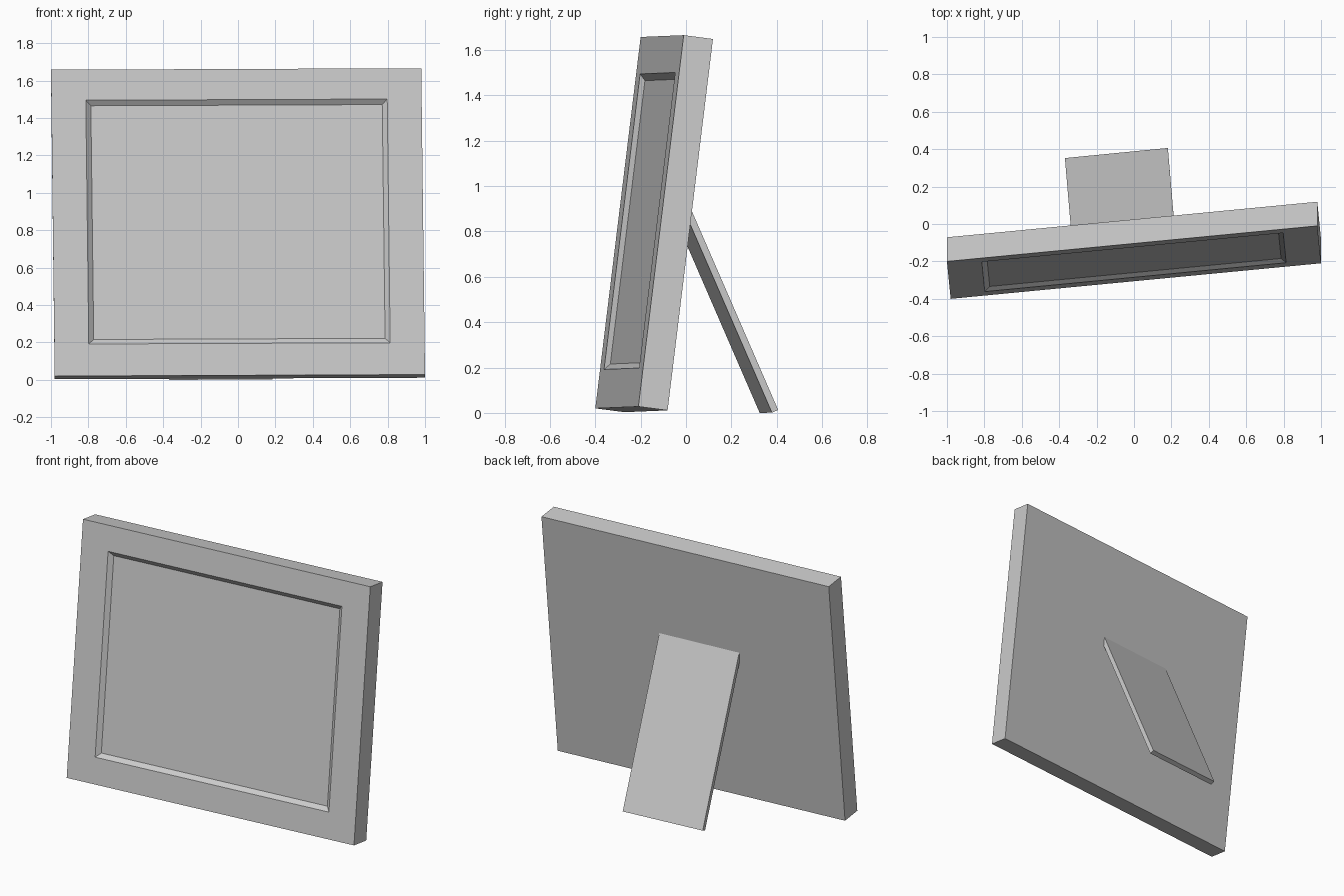
import bpy
import bmesh
from mathutils import Vector, Matrix

cube = bpy.data.objects.get("Cube")
if cube:
    bpy.data.objects.remove(cube, do_unlink=True)

# Single plain grey
grey = bpy.data.materials.new("light_grey")
grey.use_nodes = True
grey.diffuse_color = (0.6, 0.6, 0.6, 1)
grey.node_tree.nodes["Principled BSDF"].inputs["Base Color"].default_value = (0.6, 0.6, 0.6, 1)


def placement(corner, width_dir, depth_dir, height_dir):
    """Matrix that places a part by its lower corner and three edge directions."""
    axes = [Vector(d).normalized() for d in (width_dir, depth_dir, height_dir)]
    m = Matrix(axes).transposed().to_4x4()
    m.translation = Vector(corner)
    return m


def lofted_panel(name, width, height, rings, matrix):
    """Skin rectangular rings, each (side inset, bottom inset, top inset, depth)."""
    bm = bmesh.new()
    loops = []
    for side, bottom, top, depth in rings:
        corners = ((side, bottom), (width - side, bottom),
                   (width - side, height - top), (side, height - top))
        loops.append([bm.verts.new((x, depth, z)) for x, z in corners])
    for a, b in zip(loops, loops[1:]):
        for i in range(4):
            j = (i + 1) % 4
            bm.faces.new((a[i], a[j], b[j], b[i]))
    bm.faces.new(loops[0])
    bm.faces.new(loops[-1])
    bm.transform(matrix)
    bmesh.ops.recalc_face_normals(bm, faces=bm.faces)
    mesh = bpy.data.meshes.new(name)
    bm.to_mesh(mesh)
    bm.free()
    mesh.materials.append(grey)
    obj = bpy.data.objects.new(name, mesh)
    bpy.context.collection.objects.link(obj)
    return obj


# Leaning frame with a bevelled picture recess
thick, bevel, recess = 0.13, 0.027, 0.022
side, bottom, top = 0.185, 0.172, 0.165
lofted_panel("picture_frame", 1.989, 1.65, [
    (0, 0, 0, thick),
    (0, 0, 0, 0),
    (side, bottom, top, 0),
    (side + bevel, bottom + bevel, top + bevel, recess),
], placement((-0.98, -0.40, 0.02), (1.98, 0.19, 0.008),
             (0, 0.13, -0.017), (-0.02, 0.20, 1.638)))

# Flat support leg, its upper end buried in the back of the frame
lofted_panel("support_leg", 0.553, 1.12, [
    (0, 0, 0, 0.03),
    (0, 0, 0, 0),
], placement((-0.367, 0.325, 0.0), (0.55, 0.054, 0.001),
             (-0.08, 0.915, 0.397), (0.037, -0.434, 1)))
